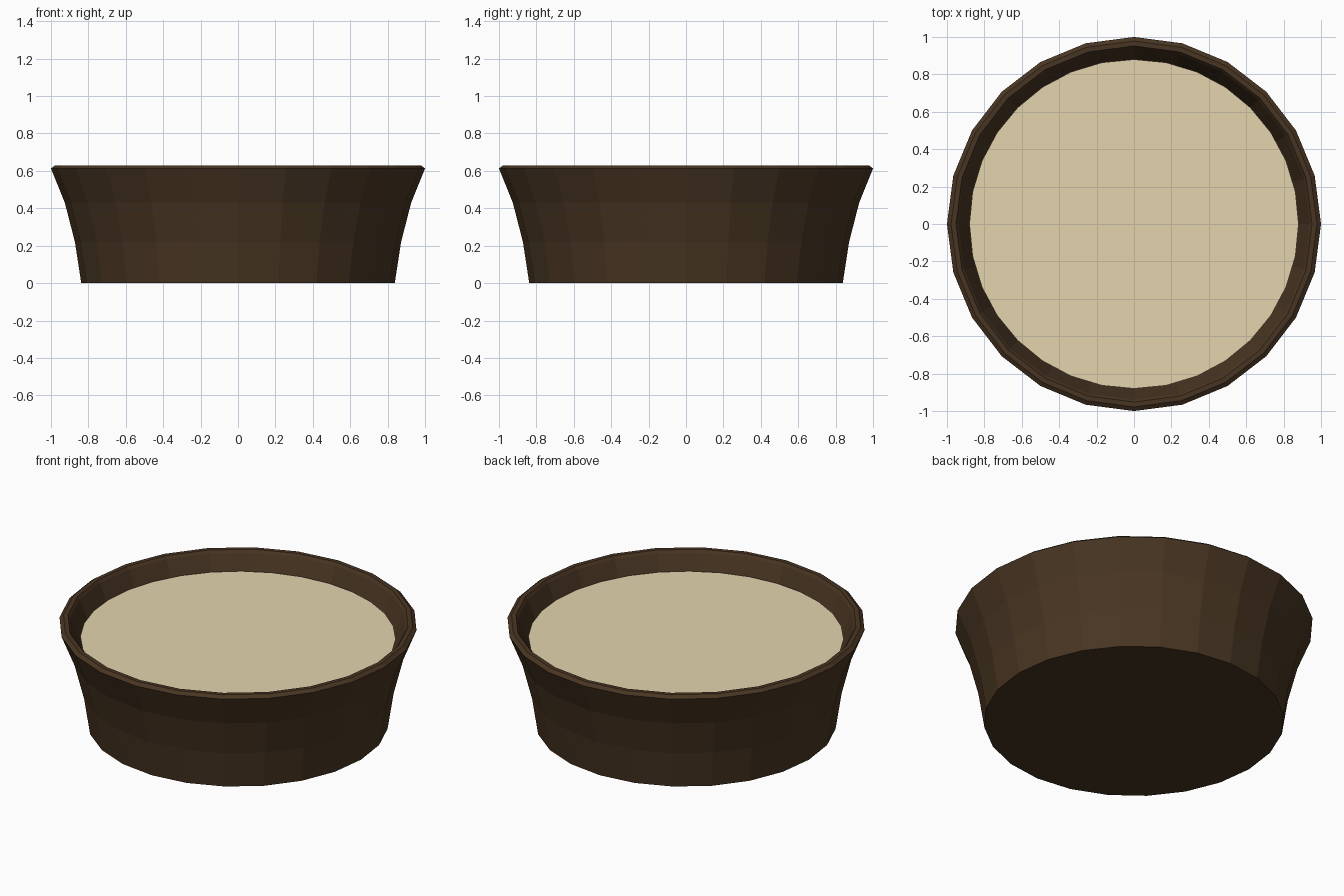
import bpy, bmesh
from math import cos, sin, tau

if "Cube" in bpy.data.objects:
    bpy.data.objects.remove(bpy.data.objects["Cube"])


def material(name, color):
    mat = bpy.data.materials.new(name)
    mat.diffuse_color = (*color, 1)
    mat.use_nodes = True
    mat.node_tree.nodes["Principled BSDF"].inputs["Base Color"].default_value = mat.diffuse_color
    return mat


def lathe(name, profile, mat, sides, cap_start=False, cap_end=False):
    """Revolve (radius, height) points into a flat-shaded ring of facets."""
    bm = bmesh.new()
    rings = [[bm.verts.new((r * cos(tau * i / sides), r * sin(tau * i / sides), z))
              for i in range(sides)] for r, z in profile]
    for a, b in zip(rings, rings[1:]):
        for i in range(sides):
            j = (i + 1) % sides
            bm.faces.new((a[i], a[j], b[j], b[i]))
    if cap_start:
        bm.faces.new(rings[0][::-1])
    if cap_end:
        bm.faces.new(rings[-1])
    mesh = bpy.data.meshes.new(name)
    bm.to_mesh(mesh)
    bm.free()
    mesh.materials.append(mat)
    obj = bpy.data.objects.new(name, mesh)
    bpy.context.collection.objects.link(obj)
    return obj


wood = material("dark_wood", (0.066, 0.036, 0.016))
cream = material("cream_filling", (0.77, 0.66, 0.42))

# Bowl: closed base, flared wall, bevelled rim, hollow inside with a floor
outer = [(0.838, 0), (0.872, 0.22), (0.926, 0.43), (1.0, 0.613), (0.978, 0.63)]
inner = [(0.952, 0.63), (0.94, 0.613), (0.868, 0.43), (0.815, 0.22), (0.78, 0.06)]
lathe("bowl", outer + inner, wood, 24, cap_start=True, cap_end=True)

# Filling: flat round surface inside the bowl
lathe("filling", [(0.88, 0.527)], cream, 32, cap_end=True)
